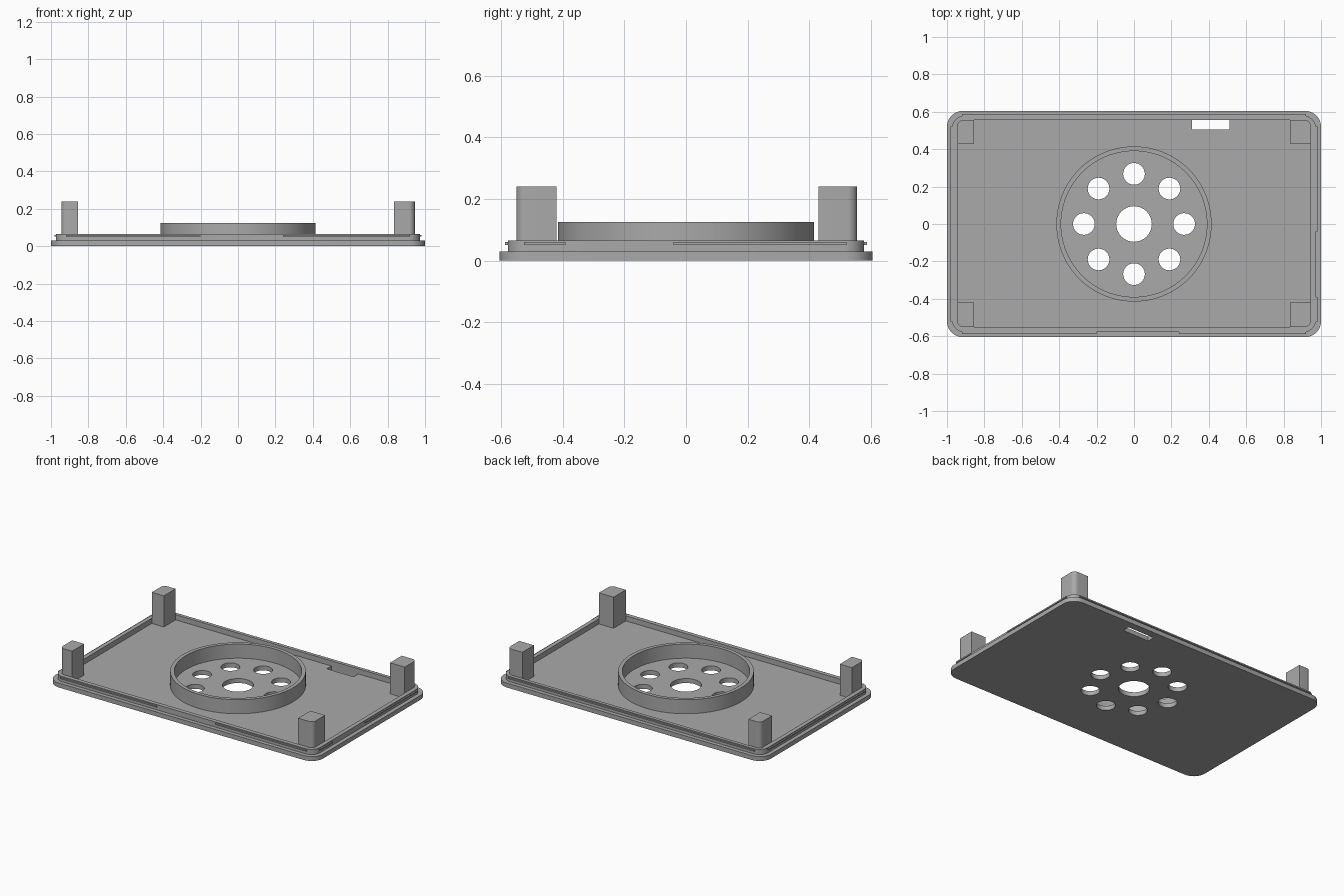
import bpy
import bmesh
import math

cube = bpy.data.objects.get("Cube")
if cube:
    bpy.data.objects.remove(cube, do_unlink=True)

grey = bpy.data.materials.new("plain grey")
grey.use_nodes = True
COLOUR = (0.4, 0.4, 0.4, 1)
grey.diffuse_color = COLOUR
grey.node_tree.nodes["Principled BSDF"].inputs["Base Color"].default_value = COLOUR


def circle(radius, x=0, y=0, steps=48):
    return [(x + radius * math.cos(math.tau * i / steps),
             y + radius * math.sin(math.tau * i / steps)) for i in range(steps)]


def rect(x0, x1, y0, y1, radii=(0, 0, 0, 0), steps=8):
    """Outline with its own radius per corner, starting at +x +y, anticlockwise."""
    points = []
    corners = [(x1, y1, -1, -1), (x0, y1, 1, -1), (x0, y0, 1, 1), (x1, y0, -1, 1)]
    for k, (x, y, sx, sy) in enumerate(corners):
        r = radii[k]
        if not r:
            points.append((x, y))
            continue
        for i in range(steps + 1):
            a = math.pi / 2 * (k + i / steps)
            points.append((x + sx * r + r * math.cos(a), y + sy * r + r * math.sin(a)))
    return points


def extrude(name, z0, z1, outlines):
    """Extrude nested outlines; inner outlines become holes."""
    curve = bpy.data.curves.new(name, "CURVE")
    curve.dimensions = "2D"
    curve.fill_mode = "BOTH"
    curve.extrude = (z1 - z0) / 2
    for outline in outlines:
        spline = curve.splines.new("POLY")
        spline.points.add(len(outline) - 1)
        for point, (x, y) in zip(spline.points, outline):
            point.co = (x, y, 0, 1)
        spline.use_cyclic_u = True
    temp = bpy.data.objects.new(name, curve)
    bpy.context.collection.objects.link(temp)
    depsgraph = bpy.context.evaluated_depsgraph_get()
    mesh = bpy.data.meshes.new_from_object(temp.evaluated_get(depsgraph))
    bpy.data.objects.remove(temp, do_unlink=True)

    # Weld the caps to the walls
    bm = bmesh.new()
    bm.from_mesh(mesh)
    bmesh.ops.remove_doubles(bm, verts=bm.verts, dist=0.0001)
    bmesh.ops.recalc_face_normals(bm, faces=bm.faces)
    bmesh.ops.translate(bm, verts=bm.verts, vec=(0, 0, (z0 + z1) / 2))
    bm.to_mesh(mesh)
    bm.free()
    mesh.materials.clear()
    mesh.materials.append(grey)
    obj = bpy.data.objects.new(name, mesh)
    bpy.context.collection.objects.link(obj)
    bpy.ops.object.select_all(action="DESELECT")
    obj.select_set(True)
    bpy.context.view_layer.objects.active = obj
    bpy.ops.object.shade_smooth_by_angle(angle=math.radians(30))
    return obj


FLOOR, RIM, RING, POST = 0.03, 0.065, 0.125, 0.24

# Base plate with a vent pattern and a slot
vents = [circle(0.058, 0.268 * math.cos(a), 0.268 * math.sin(a), 32)
         for a in (math.tau * i / 8 for i in range(8))]
extrude("base_plate", 0, FLOOR,
        [rect(-1, 1, -0.605, 0.605, [0.085] * 4), circle(0.095),
         rect(0.31, 0.51, 0.505, 0.555)] + vents)

# Raised rim set in from the plate edge
extrude("rim", FLOOR, RIM,
        [rect(-0.973, 0.973, -0.578, 0.578, [0.065] * 4),
         rect(-0.945, 0.945, -0.55, 0.555, [0.04] * 4)])

# Round holder wall
extrude("ring_wall", FLOOR, RING, [circle(0.415, steps=96), circle(0.39, steps=96)])

# Corner posts, rounded on the outer corner only
r = 0.03
extrude("post_back_left", FLOOR, POST, [rect(0.835, 0.945, 0.43, 0.555, (r, 0, 0, 0))])
extrude("post_back_right", FLOOR, POST, [rect(-0.945, -0.855, 0.43, 0.555, (0, r, 0, 0))])
extrude("post_front_right", FLOOR, POST, [rect(-0.945, -0.855, -0.55, -0.42, (0, 0, r, 0))])
extrude("post_front_left", FLOOR, POST, [rect(0.835, 0.945, -0.55, -0.42, (0, 0, 0, r))])

# Snap ridges around the rim, with gaps at the front and left
ridges = {
    "ridge_back": (-0.92, 0.92, 0.57, 0.587),
    "ridge_front_right": (-0.92, -0.2, -0.587, -0.57),
    "ridge_front_left": (0.24, 0.92, -0.587, -0.57),
    "ridge_right": (-0.982, -0.965, -0.52, 0.52),
    "ridge_left_front": (0.965, 0.982, -0.525, -0.39),
    "ridge_left_back": (0.965, 0.982, -0.04, 0.52),
}
for name, bounds in ridges.items():
    extrude(name, 0.051, 0.06, [rect(*bounds)])
